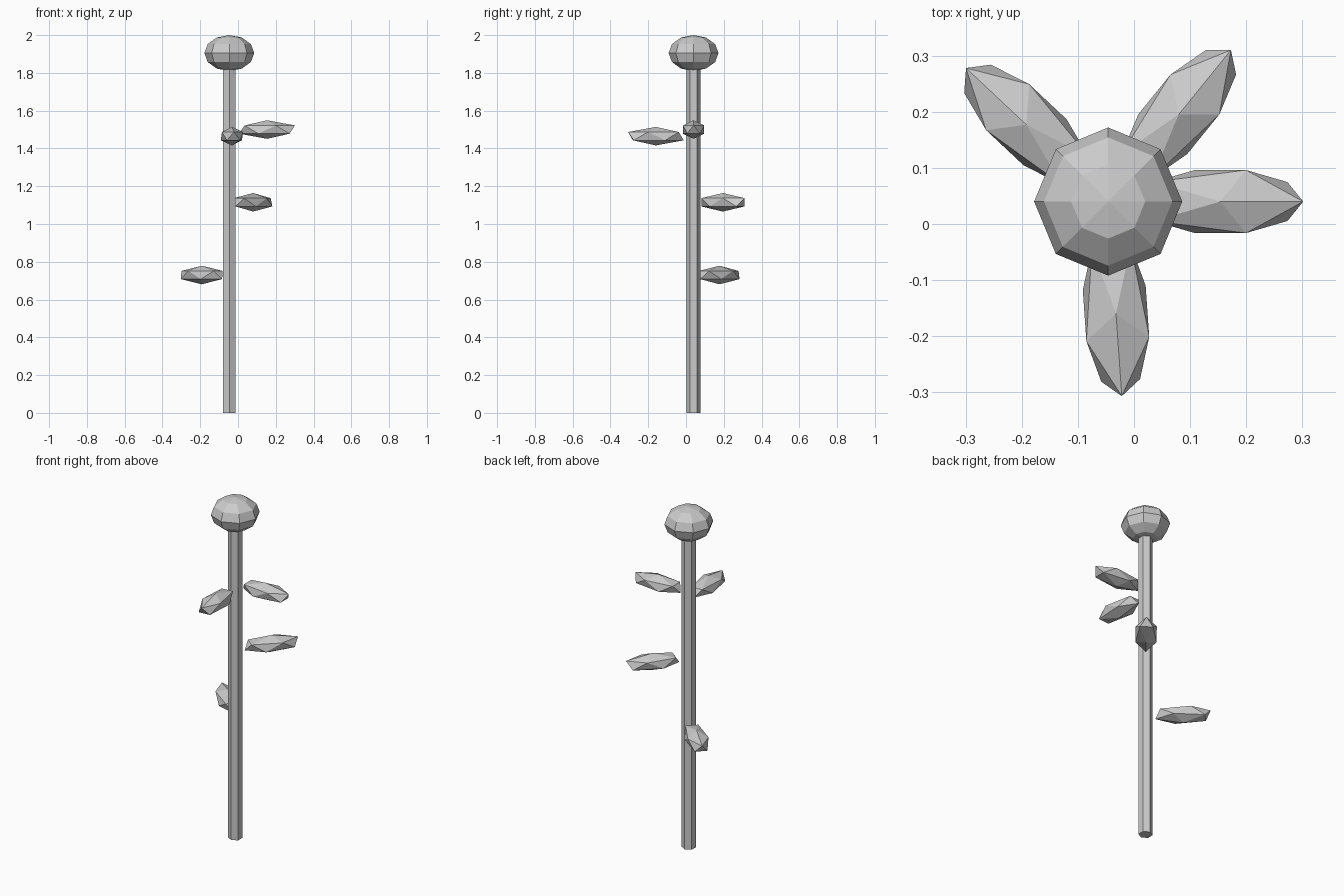
import bpy
import math

cube = bpy.data.objects.get("Cube")
if cube:
    bpy.data.objects.remove(cube, do_unlink=True)

AXIS_X, AXIS_Y = -0.046, 0.04

grey = bpy.data.materials.new("light_grey")
grey.use_nodes = True
grey.diffuse_color = (0.6, 0.6, 0.6, 1)
grey.node_tree.nodes["Principled BSDF"].inputs["Base Color"].default_value = (0.6, 0.6, 0.6, 1)


def finish(name, scale=(1, 1, 1), turn=0):
    obj = bpy.context.object
    obj.name = name
    obj.scale = scale
    obj.rotation_euler.z = turn
    obj.data.materials.append(grey)


# Six-sided stem
bpy.ops.mesh.primitive_cylinder_add(vertices=6, radius=0.0375, depth=1.85,
                                    location=(AXIS_X, AXIS_Y, 0.925))
finish("stem")

# Flattened faceted flower head
bpy.ops.mesh.primitive_uv_sphere_add(segments=8, ring_count=6, radius=1,
                                     location=(AXIS_X, AXIS_Y, 1.905))
finish("flower_head", (0.132, 0.132, 0.095))

# Leaves: stretched icosahedra around the stem, given by height and heading
LEAVES = [("back_right_leaf", 0.73, 136.8), ("back_left_leaf", 1.115, 51),
          ("front_leaf", 1.465, -86), ("left_leaf", 1.5, 0)]
for name, height, heading in LEAVES:
    turn = math.radians(heading)
    bpy.ops.mesh.primitive_ico_sphere_add(
        subdivisions=1, radius=1,
        location=(AXIS_X + 0.2 * math.cos(turn), AXIS_Y + 0.2 * math.sin(turn), height))
    finish(name, (0.165, 0.066, 0.049), turn)
